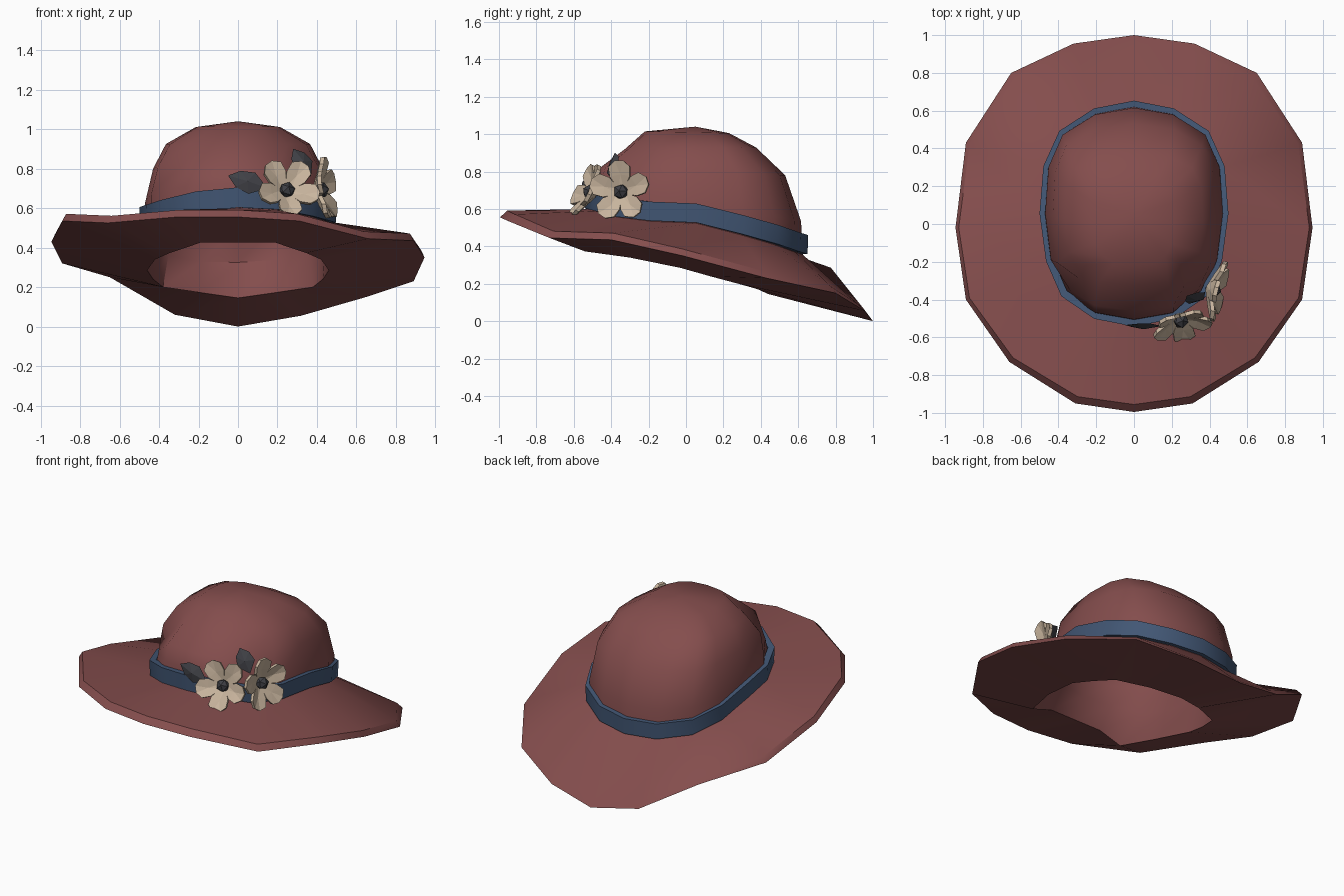
import bpy, bmesh, math
from mathutils import Vector, Matrix

if "Cube" in bpy.data.objects:
    bpy.data.objects.remove(bpy.data.objects["Cube"])

N = 16


def material(name, rgb):
    m = bpy.data.materials.new(name)
    m.diffuse_color = (*rgb, 1)
    m.use_nodes = True
    m.node_tree.nodes["Principled BSDF"].inputs["Base Color"].default_value = m.diffuse_color
    return m


RED = material("dusty_red_felt", (0.232, 0.075, 0.074))
BLUE = material("slate_blue_ribbon", (0.054, 0.094, 0.175))
CREAM = material("cream_petal", (0.58, 0.46, 0.34))
GREY = material("charcoal", (0.05, 0.051, 0.06))


def finish(bm, name, mat, angle=None):
    bmesh.ops.recalc_face_normals(bm, faces=bm.faces)
    me = bpy.data.meshes.new(name)
    bm.to_mesh(me)
    bm.free()
    me.materials.append(mat)
    ob = bpy.data.objects.new(name, me)
    bpy.context.collection.objects.link(ob)
    if angle:
        bpy.ops.object.select_all(action='DESELECT')
        ob.select_set(True)
        bpy.context.view_layer.objects.active = ob
        bpy.ops.object.shade_smooth_by_angle(angle=math.radians(angle))
    return ob


def loft(bm, rings, closed=False):
    """Skin rings of points; a ring with one point becomes a pole."""
    vs = [[bm.verts.new(p) for p in r] for r in rings]
    pairs = list(zip(vs, vs[1:])) + ([(vs[-1], vs[0])] if closed else [])
    for a, b in pairs:
        n = max(len(a), len(b))
        for i in range(n):
            j = (i + 1) % n
            if len(a) == 1:
                bm.faces.new((a[0], b[i], b[j]))
            elif len(b) == 1:
                bm.faces.new((a[i], a[j], b[0]))
            else:
                bm.faces.new((a[i], a[j], b[j], b[i]))


def oval(rx, ry, cy, zc, slope, power=0.9, front=1.0):
    """Tilted oval from the back round, with full back corners; front scales the front corners."""
    pts = []
    for i in range(N):
        s, c = math.sin(math.tau * i / N), math.cos(math.tau * i / N)
        x = rx * math.copysign(abs(s) ** power, s)
        y = ry * math.copysign(abs(c) ** power, c)
        k = min(i, N - i)
        x *= {2: 1.08, 3: 1.03, 6: front}.get(k, 1)
        if k == 6 and front < 1:
            y *= front
        pts.append(Vector((x, cy + y, zc + slope * y)))
    return pts


# Ribbon top height from back to front; the right side sits a little higher
band_z = [.46, .468, .505, .555, .617, .628, .652, .69, .705]


def band_ring(rx, ry, drop):
    pts = oval(rx, ry, .055, 0, 0, front=1.05)
    for i, p in enumerate(pts):
        p.z = band_z[min(i, N - i)] + .012 * p.x / .5 - drop
    return pts


def mirrored(half, left=None):
    """Close a back-to-front half ring, optionally with other left heights."""
    pts = [Vector(p) for p in half]
    for i in range(7, 0, -1):
        x, y, z = half[i]
        pts.append(Vector((-x, y, left[i] if left else z)))
    return pts


# Hat: outer crown, brim top, rim edge, brim underside and inner crown in one skin
rim = mirrored([(0, 1, 0), (.32, .955, .055), (.65, .8, .15), (.89, .43, .23),
                (.945, -.02, .35), (.89, -.4, .435), (.66, -.73, .445),
                (.31, -.95, .535), (0, -.995, .555)],
               [0, .06, .25, .32, .43, .535, .525, .555])
rim_top = []
for p in rim:
    f = .982 - .022 * p.y * p.y
    rim_top.append(Vector((p.x * f, p.y * f, p.z + .036)))
opening = mirrored([(0, .44, .145), (.19, .38, .172), (.38, .28, .2), (.43, .13, .24),
                    (.46, -.03, .285), (.42, -.3, .34), (.345, -.54, .373),
                    (.19, -.545, .425), (0, -.545, .425)])
crown = [
    oval(.215, .225, .005, 1.01, -.02, .75),
    oval(.365, .35, .025, .925, .01, .72, .88),
    oval(.43, .495, .035, .80, -.04, .75, .86),
    oval(.47, .56, .055, .63, -.17, .85, .97),
]
base = band_ring(.475, .57, .105)


def inset(ring):
    return [Vector((p.x * .94, (p.y - .04) * .94 + .04, p.z - .03)) for p in ring]


bm = bmesh.new()
loft(bm, [[Vector((0, .05, 1.04))]] + crown + [base, rim_top, rim, opening, inset(base)]
     + [inset(r) for r in reversed(crown)] + [[Vector((0, .05, 1.01))]])
finish(bm, "hat_crown_and_brim", RED, 40)

# Ribbon around the crown
bm = bmesh.new()
loft(bm, [band_ring(.495, .595, .102), band_ring(.5, .598, 0),
          band_ring(.462, .558, 0), band_ring(.466, .562, .102)], closed=True)
finish(bm, "ribbon_band", BLUE, 35)


def frame(centre, normal):
    """Local z along the normal, local y as close to up as possible."""
    n = Vector(normal).normalized()
    u = (Vector((0, 0, 1)) - n * n.z).normalized()
    m = Matrix((u.cross(n), u, n)).transposed().to_4x4()
    return Matrix.Translation(centre) @ m


def plate(bm, outline, mid, thick, mtx):
    """Thin creased plate: an outline fanned around a middle point."""
    back = Vector((0, 0, thick))
    top = [bm.verts.new(mtx @ Vector(p)) for p in outline]
    bot = [bm.verts.new(mtx @ (Vector(p) - back)) for p in outline]
    ct = bm.verts.new(mtx @ Vector(mid))
    cb = bm.verts.new(mtx @ (Vector(mid) - back))
    n = len(outline)
    for i in range(n):
        j = (i + 1) % n
        bm.faces.new((top[i], top[j], ct))
        bm.faces.new((bot[j], bot[i], cb))
        bm.faces.new((top[i], bot[i], bot[j], top[j]))


# Petal: narrow root, wide rounded end lifted forwards
petal = [(.015, -.014, 0), (.078, -.054, .04), (.128, -.057, .06), (.16, -.022, .06),
         (.16, .022, .06), (.128, .057, .06), (.078, .054, .04), (.015, .014, 0)]


def flower(name, centre, normal, start, size):
    f = frame(centre, normal) @ Matrix.Scale(size, 4)
    bm = bmesh.new()
    for k in range(5):
        turn = Matrix.Rotation(math.radians(start + 72 * k), 4, 'Z')
        plate(bm, petal, (.09, 0, .028), .022, f @ turn)
    finish(bm, name + "_petals", CREAM)
    bm = bmesh.new()
    bmesh.ops.create_icosphere(bm, subdivisions=1, radius=.042, matrix=f
                               @ Matrix.Translation((0, 0, .015)))
    finish(bm, name + "_centre", GREY)


flower("front_flower", (.245, -.50, .685), (.22, -.85, .42), 125, 1.0)
flower("side_flower", (.405, -.345, .69), (.95, -.22, .12), 92, 1.02)


# Leaves tucked behind the flowers
def leaf(name, root, tip, normal, width):
    root, tip, n = Vector(root), Vector(tip), Vector(normal).normalized()
    along = tip - root
    side = n.cross(along).normalized() * width / 2
    pts = [root, root + along * .4 + side, root + along * .75 + side * .75, tip,
           root + along * .75 - side * .75, root + along * .4 - side]
    bm = bmesh.new()
    loft(bm, [[root + along * .5 + n * .02], pts, [root + along * .5 - n * .012]])
    finish(bm, name, GREY)


leaf("front_leaf", (.15, -.54, .70), (-.05, -.535, .765), (0, -1, .2), .115)
leaf("upper_leaf", (.37, -.40, .76), (.28, -.38, .90), (.45, -.85, .3), .115)
